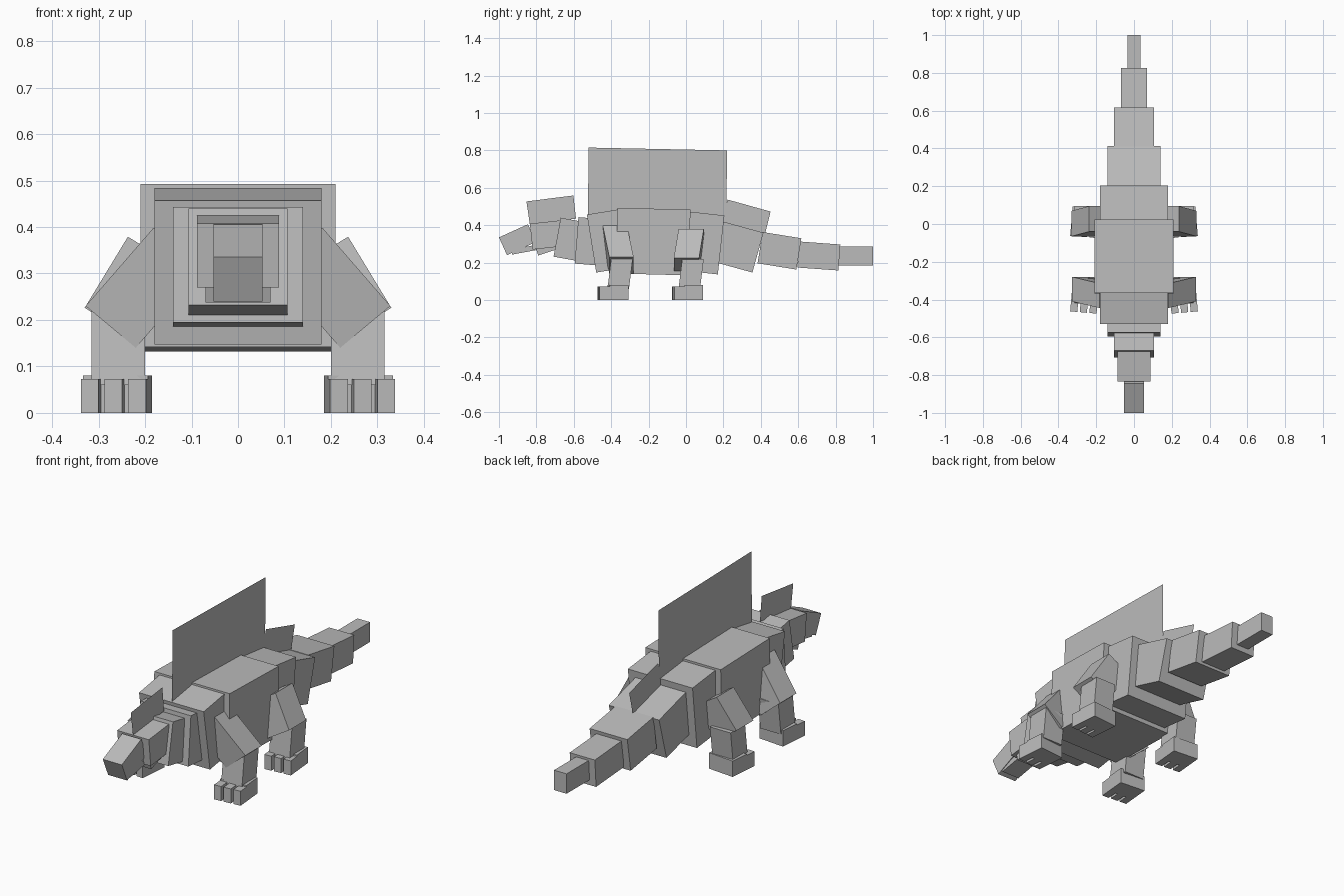
import bpy, bmesh, math
from mathutils import Vector

if "Cube" in bpy.data.objects:
    bpy.data.objects.remove(bpy.data.objects["Cube"])

grey = bpy.data.materials.new("plain_grey")
grey.use_nodes = True
GREY = (0.5, 0.5, 0.5, 1)
grey.diffuse_color = GREY
grey.node_tree.nodes["Principled BSDF"].inputs["Base Color"].default_value = GREY


def finish(name, bm, mirror=False):
    bmesh.ops.recalc_face_normals(bm, faces=bm.faces)
    mesh = bpy.data.meshes.new(name)
    bm.to_mesh(mesh)
    bm.free()
    mesh.materials.append(grey)
    ob = bpy.data.objects.new(name, mesh)
    bpy.context.collection.objects.link(ob)
    if mirror:
        ob.modifiers.new("Mirror", 'MIRROR')
    return ob


def add_block(bm, origin, a, b, c):
    """Block spanned by three edge vectors from one corner."""
    o, a, b, c = (Vector(v) for v in (origin, a, b, c))
    low = [bm.verts.new(p) for p in (o, o + a, o + a + b, o + b)]
    top = [bm.verts.new(v.co + c) for v in low]
    bm.faces.new(low)
    bm.faces.new(top)
    for i in range(4):
        j = (i + 1) % 4
        bm.faces.new((low[i], low[j], top[j], top[i]))


def segment(name, half, top, bottom, length):
    """Tilted box: one end edge in the y-z plane, extruded square to it."""
    up = Vector((0, top[0] - bottom[0], top[1] - bottom[1]))
    along = Vector((0, up.z, -up.y)).normalized() * length
    bm = bmesh.new()
    add_block(bm, (-half, *bottom), (2 * half, 0, 0), along, up)
    finish(name, bm)


def fin(name, points):
    bm = bmesh.new()
    bm.faces.new([bm.verts.new((0, y, z)) for y, z in points])
    finish(name, bm)


# Head, neck and trunk, measured from their front ends
segment("snout", .053, (-1, .335), (-.957, .24), .17)
segment("lower_snout", .05, (-.935, .27), (-.93, .243), .14)
segment("jaw", .07, (-.81, .298), (-.79, .238), .12)
segment("head", .088, (-.835, .408), (-.82, .27), .16)
segment("throat", .107, (-.67, .44), (-.708, .232), .14)
segment("neck", .14, (-.575, .443), (-.595, .195), .11)
segment("chest", .18, (-.53, .457), (-.48, .147), .18)
segment("trunk", .21, (-.366, .493), (-.375, .142), .39)

# Hips and tail, measured from their rear ends
segment("hips", .18, (.205, .452), (.17, .137), -.22)
segment("tail_base", .14, (.414, .36), (.355, .147), -.22)
segment("tail_middle", .105, (.617, .33), (.59, .163), -.21)
segment("tail_end", .07, (.825, .297), (.815, .158), -.22)
segment("tail_tip", .035, (1, .285), (1, .185), -.19)

# Flat sails along the spine
fin("head_crest", [(-.853, .527), (-.602, .559), (-.588, .435), (-.835, .405)])
fin("back_sail", [(-.52, .815), (.22, .80), (.215, .44), (-.525, .45)])
fin("tail_sail", [(.222, .537), (.452, .473), (.422, .352), (.19, .415)])


# Legs: corner, axis and cross direction of each upper limb, then mirrored
def leg(prefix, corner, axis, across, depth, shin_y, heel_y):
    bm = bmesh.new()
    add_block(bm, corner, axis, across, (0, depth, 0))
    finish(prefix + "_upper_legs", bm, True)

    bm = bmesh.new()
    add_block(bm, (.2, shin_y, .06), (.115, 0, 0), (0, .115, 0), (0, .02, .16))
    finish(prefix + "_lower_legs", bm, True)

    # Foot turned slightly outward, with three toes
    yaw = math.radians(5)
    fwd = Vector((math.sin(yaw), -math.cos(yaw), 0))
    side = Vector((math.cos(yaw), math.sin(yaw), 0))
    heel = Vector((.185, heel_y, 0))
    bm = bmesh.new()
    add_block(bm, heel, side * .14, fwd * .1, (0, 0, .08))
    finish(prefix + "_feet", bm, True)
    bm = bmesh.new()
    for i in range(3):
        start = heel + fwd * .1 + side * (i * .051)
        add_block(bm, start, side * .038, fwd * .055, (0, 0, .073))
    finish(prefix + "_toes", bm, True)


leg("front", (.328, -.41, .23), (-.146, -.035, .168), (-.108, 0, -.09), .13, -.42, -.32)
leg("rear", (.33, -.065, .226), (-.093, .025, .153), (-.119, 0, -.072), .135, -.04, .08)
